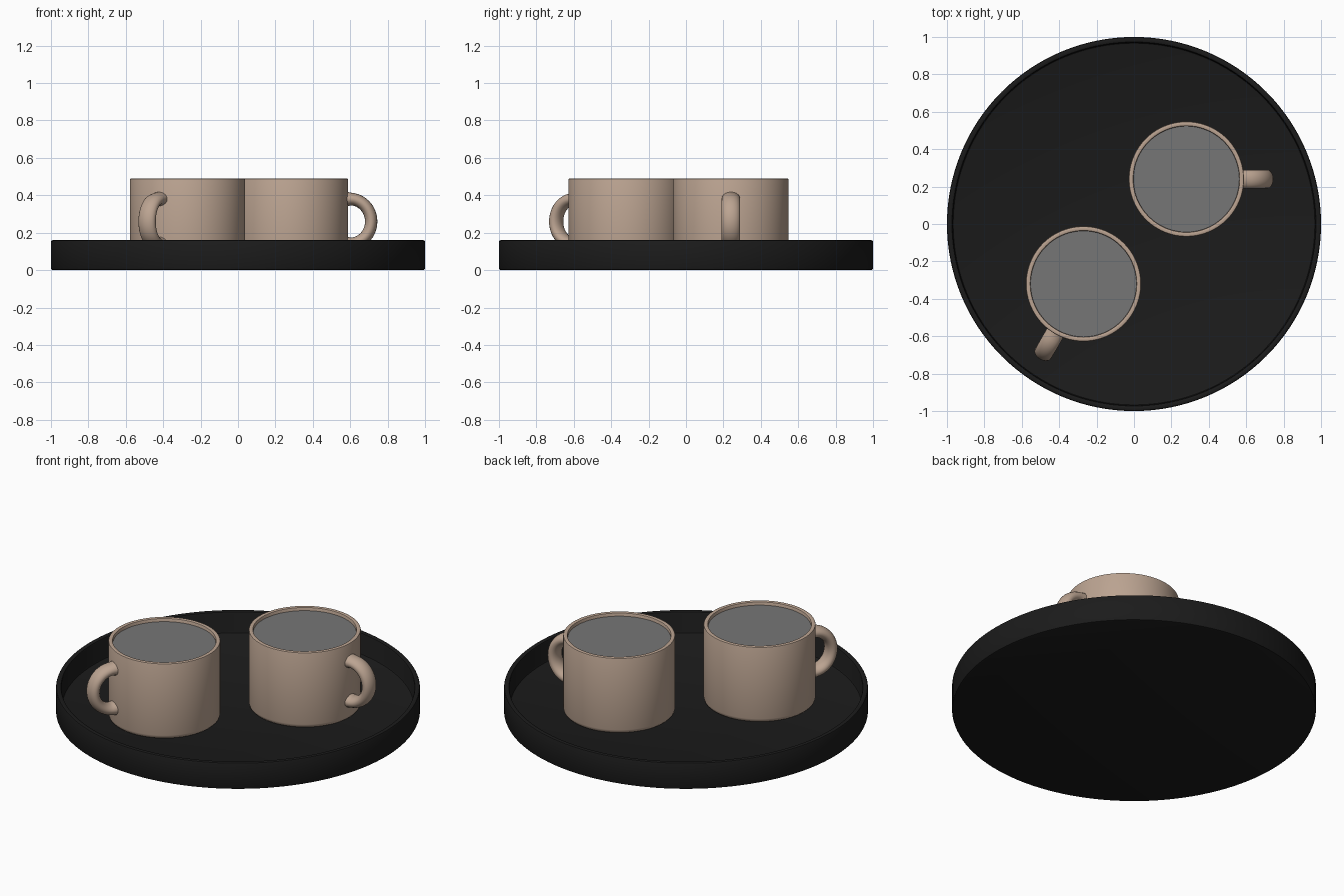
import bpy, bmesh, math
from mathutils import Vector, Matrix

if "Cube" in bpy.data.objects:
    bpy.data.objects.remove(bpy.data.objects["Cube"])


def material(name, rgb):
    m = bpy.data.materials.new(name)
    m.diffuse_color = (*rgb, 1)
    m.use_nodes = True
    m.node_tree.nodes["Principled BSDF"].inputs["Base Color"].default_value = m.diffuse_color
    return m


BLACK = material("black_tray", (0.011, 0.011, 0.011))
CLAY = material("beige_ceramic", (0.50, 0.37, 0.285))
GREY = material("grey_drink", (0.18, 0.18, 0.18))


def finish(bm, name, mat, matrix):
    bmesh.ops.recalc_face_normals(bm, faces=bm.faces)
    me = bpy.data.meshes.new(name)
    bm.to_mesh(me)
    bm.free()
    me.materials.append(mat)
    ob = bpy.data.objects.new(name, me)
    bpy.context.collection.objects.link(ob)
    ob.matrix_world = matrix
    bpy.ops.object.select_all(action='DESELECT')
    ob.select_set(True)
    bpy.context.view_layer.objects.active = ob
    bpy.ops.object.shade_smooth_by_angle(angle=math.radians(35))
    return ob


def lathe(name, profile, mat, matrix=Matrix(), steps=96):
    """Spin an (r, z) profile about z."""
    bm = bmesh.new()
    verts = [bm.verts.new((r, 0, z)) for r, z in profile]
    edges = [bm.edges.new(p) for p in zip(verts, verts[1:])]
    bmesh.ops.spin(bm, geom=verts + edges, cent=(0, 0, 0), axis=(0, 0, 1),
                   angle=math.tau, steps=steps, use_duplicate=False)
    bmesh.ops.remove_doubles(bm, verts=bm.verts, dist=1e-4)
    return finish(bm, name, mat, matrix)


def handle(name, matrix, steps=32, sides=20):
    """Sweep an oval section along a half loop that starts and ends in the wall."""
    path = [(0.290, 0.38, 0.0)]
    for i in range(steps + 1):
        t = math.pi / 2 - math.pi * i / steps
        path.append((0.318 + 0.114 * math.cos(t), 0.26 + 0.12 * math.sin(t), t))
    path.append((0.290, 0.14, 0.0))
    path[0] = (*path[0][:2], math.pi / 2)
    path[-1] = (*path[-1][:2], -math.pi / 2)
    bm = bmesh.new()
    rings = []
    for x, z, t in path:
        flare = 1 + 0.25 * max(0, (0.33 - x) / 0.04)
        out = Vector((math.cos(t), 0, math.sin(t)))
        ring = []
        for k in range(sides):
            a = math.tau * k / sides
            p = Vector((x, 0, z)) + out * 0.033 * flare * math.cos(a)
            p.y = 0.05 * math.sin(a)
            ring.append(bm.verts.new(p))
        rings.append(ring)
    for a, b in zip(rings, rings[1:]):
        for k in range(sides):
            j = (k + 1) % sides
            bm.faces.new((a[k], a[j], b[j], b[k]))
    bm.faces.new(rings[0])
    bm.faces.new(rings[-1])
    return finish(bm, name, CLAY, matrix)


# Round tray with a thin raised rim
lathe("tray", [(0, 0), (0.99, 0), (0.997, 0.003), (1, 0.01), (1, 0.152),
               (0.997, 0.158), (0.99, 0.16), (0.98, 0.16), (0.973, 0.157),
               (0.97, 0.15), (0.97, 0.04), (0.967, 0.033), (0.96, 0.03), (0, 0.03)],
      BLACK, steps=128)

# Mug wall: outside, rounded lip, inside and inner floor
MUG = [(0, 0.03), (0.285, 0.03), (0.297, 0.034), (0.305, 0.042), (0.308, 0.055),
       (0.308, 0.483), (0.306, 0.488), (0.301, 0.49), (0.290, 0.49),
       (0.285, 0.488), (0.283, 0.483), (0.283, 0.07), (0.27, 0.055), (0, 0.055)]

# Two mugs: centre and handle direction
for label, x, y, deg in (("back", 0.28, 0.24, 0), ("front", -0.27, -0.32, -120)):
    place = Matrix.Translation((x, y, 0)) @ Matrix.Rotation(math.radians(deg), 4, 'Z')
    lathe(label + "_mug", MUG, CLAY, place)
    handle(label + "_mug_handle", place)
    lathe(label + "_mug_drink", [(0, 0.47), (0.284, 0.47)], GREY, place)
